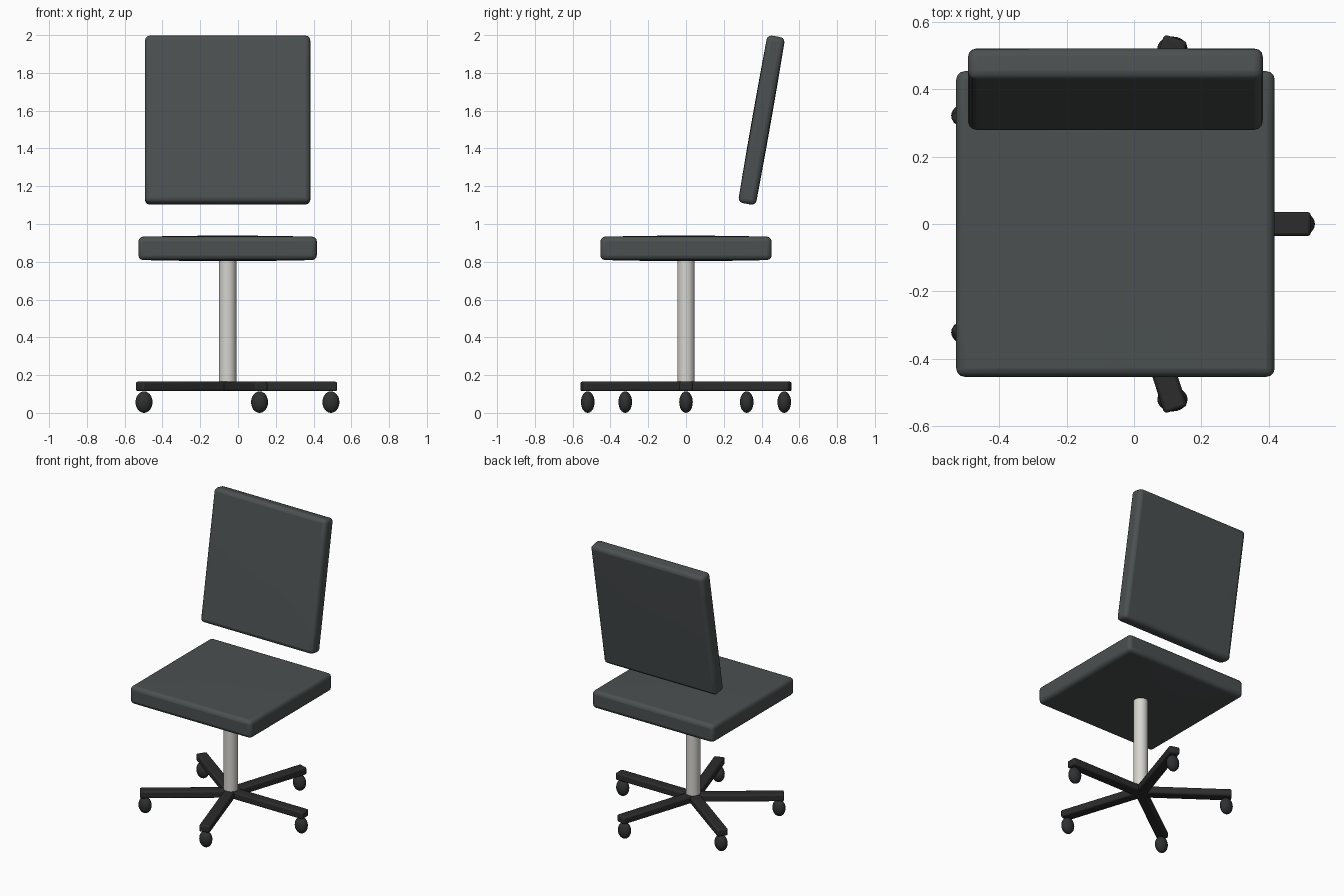
import bpy, bmesh, math
from mathutils import Matrix

if "Cube" in bpy.data.objects:
    bpy.data.objects.remove(bpy.data.objects["Cube"])

CX = -0.055  # the column axis


def material(name, rgb):
    m = bpy.data.materials.new(name)
    m.diffuse_color = (*rgb, 1)
    m.use_nodes = True
    m.node_tree.nodes["Principled BSDF"].inputs["Base Color"].default_value = m.diffuse_color
    return m


FABRIC = material("grey upholstery", (0.070, 0.080, 0.082))
METAL = material("pale metal", (0.68, 0.66, 0.62))
BLACK = material("black plastic", (0.025, 0.025, 0.026))
RUBBER = material("dark rubber", (0.028, 0.030, 0.031))


def add(name, bm, mat, bevel=0, segments=3):
    me = bpy.data.meshes.new(name)
    bm.to_mesh(me)
    bm.free()
    me.materials.append(mat)
    ob = bpy.data.objects.new(name, me)
    bpy.context.collection.objects.link(ob)
    bpy.context.view_layer.objects.active = ob
    ob.select_set(True)
    if bevel:
        b = ob.modifiers.new("rounded edges", 'BEVEL')
        b.width, b.segments = bevel, segments
        b.limit_method, b.angle_limit = 'ANGLE', math.radians(40)
    bpy.ops.object.shade_smooth_by_angle(angle=math.radians(40))
    ob.select_set(False)
    return ob


def cushion(name, size, bulge):
    """Box with softly bulging broad faces."""
    bm = bmesh.new()
    bmesh.ops.create_cube(bm, size=1)
    bmesh.ops.subdivide_edges(bm, cuts=5, use_grid_fill=True,
                              edges=[e for e in bm.edges
                                     if abs(e.verts[0].co.z - e.verts[1].co.z) < 0.1])
    for v in bm.verts:
        x, y, z = v.co
        puff = bulge * (1 - 4 * x * x) * (1 - 4 * y * y)
        v.co = (x * size[0], y * size[1], z * size[2] + math.copysign(puff, z))
    return add(name, bm, FABRIC, 0.025)


# Seat and tilted backrest
seat = cushion("seat", (0.945, 0.907, 0.123), 0.006)
seat.location = (CX, 0, 0.871)
back = cushion("backrest", (0.875, 0.90, 0.095), 0.003)
back.location = (CX, 0.40, 1.55)
back.rotation_euler = (math.radians(80), 0, 0)

# Column
bm = bmesh.new()
bmesh.ops.create_cone(bm, cap_ends=True, segments=32, radius1=0.046,
                      radius2=0.046, depth=0.69,
                      matrix=Matrix.Translation((CX, 0, 0.475)))
add("column", bm, METAL)

# Five-armed base with a caster under each arm
LENGTH, REACH = 0.58, 0.547
for i in range(5):
    a = math.radians(72 * i)
    bm = bmesh.new()
    bmesh.ops.create_cube(bm, size=1, matrix=Matrix.Translation((CX, 0, 0.14))
                          @ Matrix.Rotation(a, 4, 'Z')
                          @ Matrix.Translation((LENGTH / 2, 0, 0))
                          @ Matrix.Diagonal((LENGTH, 0.072, 0.05, 1)))
    add(f"base_arm_{i + 1}", bm, BLACK, 0.01, 2)

    bm = bmesh.new()
    bmesh.ops.create_uvsphere(bm, u_segments=20, v_segments=12, radius=1,
                              matrix=Matrix.Translation((CX + REACH * math.cos(a),
                                                         REACH * math.sin(a), 0.057))
                              @ Matrix.Diagonal((0.045, 0.036, 0.057, 1)))
    add(f"caster_{i + 1}", bm, RUBBER)
